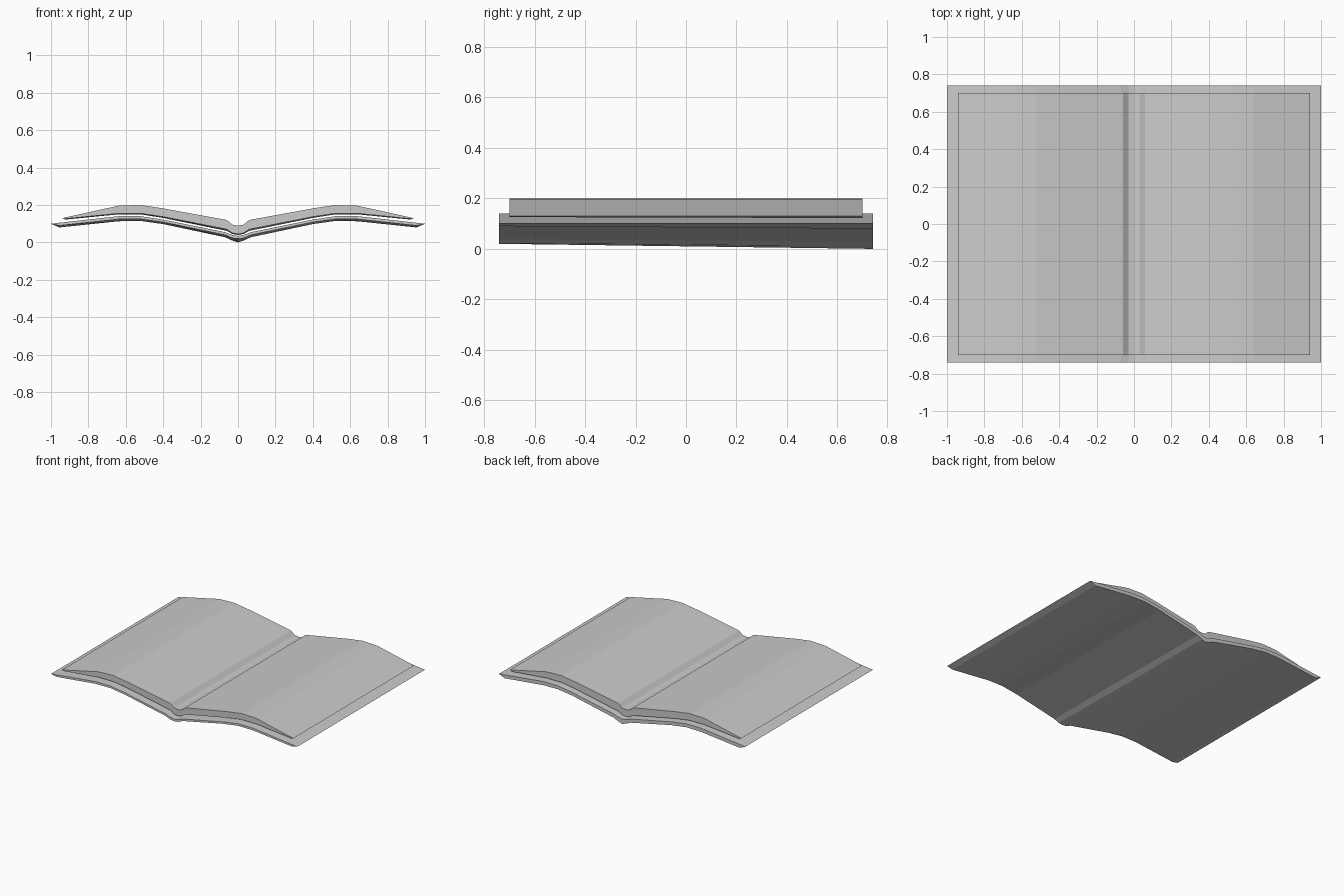
import bpy, bmesh

if "Cube" in bpy.data.objects:
    bpy.data.objects.remove(bpy.data.objects["Cube"])


def mirrored(half):
    """Half profile from the spine outwards -> full left-to-right profile."""
    return [(-x, z) for x, z in reversed(half[1:])] + half


def slab(name, half_depth, top, bottom_front, bottom_back):
    """Sheet lofted between a front and back cross-section."""
    bm = bmesh.new()
    t = mirrored(top)
    n = len(t)
    rings = []
    for y, low in ((-half_depth, bottom_front), (half_depth, bottom_back)):
        up = [bm.verts.new((x, y, z)) for x, z in t]
        dn = [bm.verts.new((x, y, z)) for x, z in mirrored(low)]
        rings.append((up, dn))
    (fu, fd), (bu, bd) = rings
    for i in range(n - 1):
        j = i + 1
        bm.faces.new((fu[i], fu[j], bu[j], bu[i]))
        bm.faces.new((fd[i], bd[i], bd[j], fd[j]))
        bm.faces.new((fd[i], fd[j], fu[j], fu[i]))
        bm.faces.new((bd[i], bu[i], bu[j], bd[j]))
    for i in (0, n - 1):
        bm.faces.new((fu[i], bu[i], bd[i], fd[i]))
    bmesh.ops.recalc_face_normals(bm, faces=bm.faces)
    me = bpy.data.meshes.new(name)
    bm.to_mesh(me)
    bm.free()
    ob = bpy.data.objects.new(name, me)
    bpy.context.collection.objects.link(ob)
    return ob


# Cover: thin curved sheet with undercut outer edges and tilted underside
slab("cover", 0.74,
     [(0, .035), (.03, .04), (.07, .055), (.40, .122), (.52, .14), (.64, .14), (1.0, .10)],
     [(0, .02), (.03, .023), (.07, .04), (.40, .108), (.52, .125), (.64, .124), (.955, .09)],
     [(0, .0), (.03, .01), (.07, .028), (.40, .098), (.52, .115), (.64, .113), (.955, .08)])

# Page block: thicker, tapering to a thin outer edge
slab("pages", 0.70,
     [(0, .09), (.03, .095), (.06, .12), (.40, .182), (.52, .20), (.64, .196), (.94, .13)],
     [(0, .045), (.03, .05), (.06, .07), (.40, .137), (.52, .155), (.64, .155), (.925, .126)],
     [(0, .04), (.03, .045), (.06, .062), (.40, .131), (.52, .15), (.64, .15), (.925, .122)])
